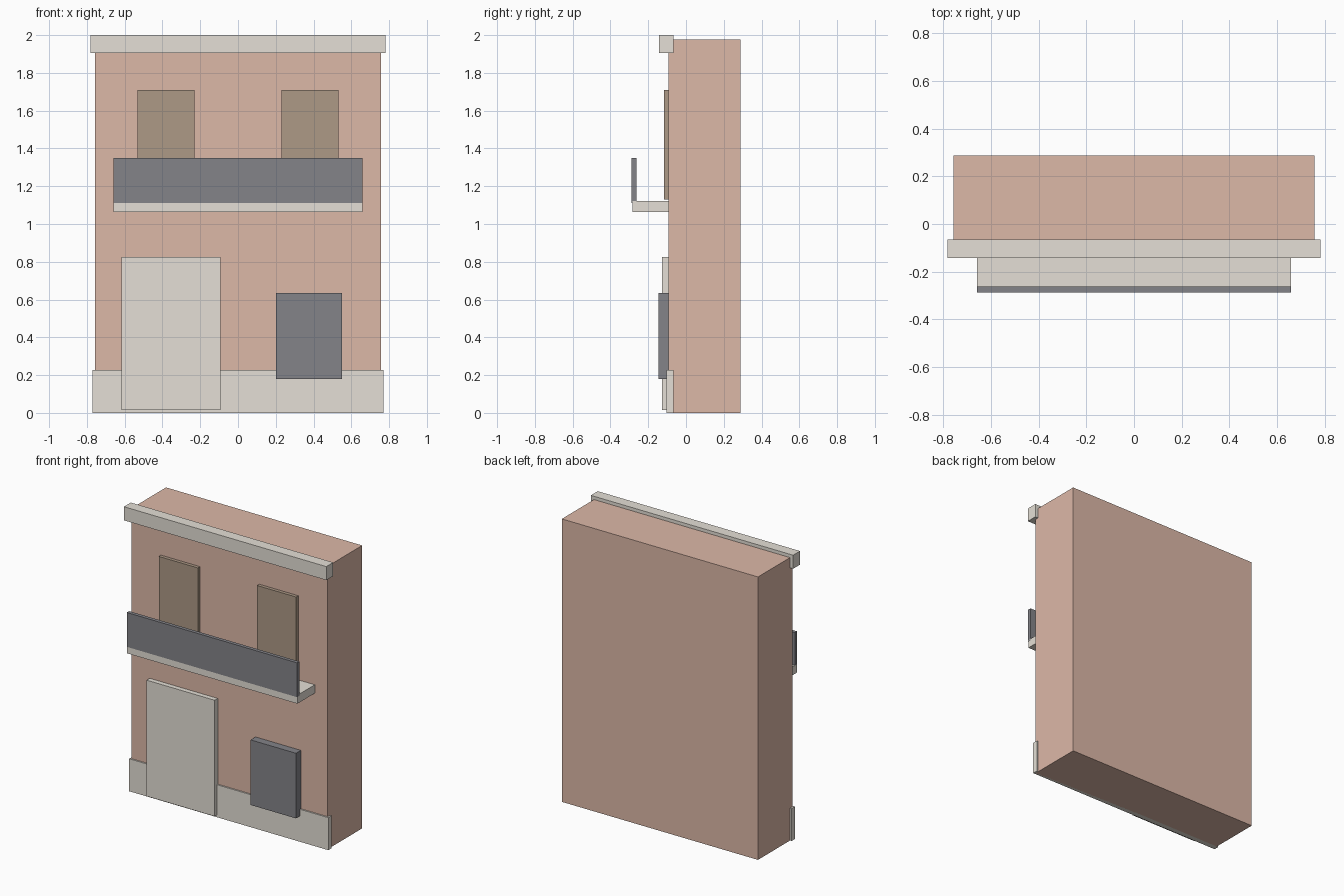
import bpy

if "Cube" in bpy.data.objects:
    bpy.data.objects.remove(bpy.data.objects["Cube"])


def material(name, rgb):
    m = bpy.data.materials.new(name)
    m.diffuse_color = (*rgb, 1.0)
    m.use_nodes = True
    m.node_tree.nodes["Principled BSDF"].inputs["Base Color"].default_value = m.diffuse_color
    return m


TERRACOTTA = material("terracotta", (0.72, 0.48, 0.39))
STONE = material("stone", (0.78, 0.74, 0.67))
WOOD = material("wood", (0.42, 0.32, 0.24))
IRON = material("dark_iron", (0.23, 0.23, 0.25))


def box(name, x, y, z, mat):
    """Box from (min, max) ranges on each axis."""
    centre = [(a + b) / 2 for a, b in (x, y, z)]
    bpy.ops.mesh.primitive_cube_add(size=1, location=centre)
    ob = bpy.context.object
    ob.name = name
    ob.scale = [b - a for a, b in (x, y, z)]
    bpy.ops.object.transform_apply(location=False, rotation=False, scale=True)
    ob.data.materials.append(mat)
    return ob


# Main block, base course and cornice
box("wall_block", (-0.758, 0.758), (-0.092, 0.288), (0, 1.977), TERRACOTTA)
box("plinth", (-0.77, 0.77), (-0.102, -0.066), (0, 0.227), STONE)
box("cornice", (-0.782, 0.782), (-0.142, -0.066), (1.905, 2.0), STONE)

# Ground floor openings
box("door", (-0.618, -0.092), (-0.126, -0.085), (0.015, 0.826), STONE)
box("ground_window", (0.2, 0.55), (-0.146, -0.085), (0.18, 0.635), IRON)

# Upper windows, mirrored left and right
for side, cx in (("left", -0.38), ("right", 0.38)):
    box(f"upper_window_{side}", (cx - 0.151, cx + 0.151), (-0.116, -0.085),
        (1.13, 1.71), WOOD)

# Balcony
box("balcony_slab", (-0.658, 0.658), (-0.284, -0.085), (1.063, 1.122), STONE)
box("balcony_railing", (-0.658, 0.658), (-0.288, -0.263), (1.11, 1.35), IRON)
